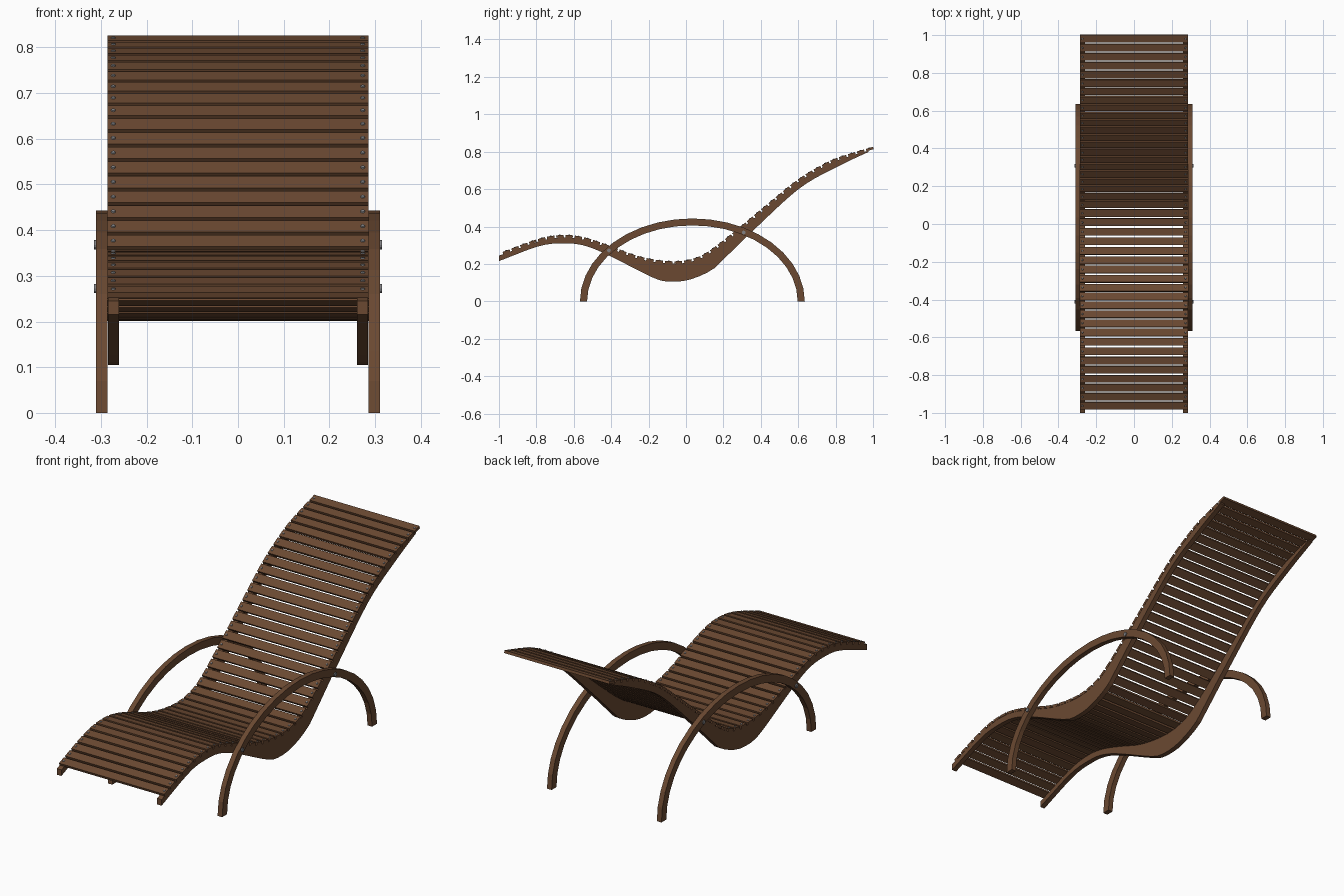
import bpy, bmesh, math
from mathutils import Vector, Matrix

if "Cube" in bpy.data.objects:
    bpy.data.objects.remove(bpy.data.objects["Cube"])


def material(name, col):
    m = bpy.data.materials.new(name)
    m.diffuse_color = (*col, 1)
    m.use_nodes = True
    m.node_tree.nodes["Principled BSDF"].inputs["Base Color"].default_value = m.diffuse_color
    return m


WOOD = material("brown wood", (0.145, 0.066, 0.031))
STEEL = material("grey steel", (0.22, 0.22, 0.23))


def finish(name, bm, mat):
    bmesh.ops.recalc_face_normals(bm, faces=bm.faces)
    me = bpy.data.meshes.new(name)
    bm.to_mesh(me)
    bm.free()
    me.materials.append(mat)
    ob = bpy.data.objects.new(name, me)
    bpy.context.collection.objects.link(ob)
    return ob


def spline(pts, steps):
    """Catmull-Rom curve through (y, z) points."""
    p = [Vector(q) for q in pts]
    p = [2 * p[0] - p[1]] + p + [2 * p[-1] - p[-2]]
    out = []
    for i in range(1, len(p) - 2):
        a, b, c, d = p[i - 1:i + 3]
        for k in range(steps):
            t = k / steps
            out.append(0.5 * (2 * b + (c - a) * t + (2 * a - 5 * b + 4 * c - d) * t * t
                              + (3 * b - a - 3 * c + d) * t ** 3))
    return out + [p[-2]]


def strip(name, upper, lower, x0, x1):
    """Solid band between two equal-length (y, z) curves, from x0 to x1."""
    bm = bmesh.new()
    rings = [[bm.verts.new((x, q[0], q[1])) for x, q in ((x0, u), (x1, u), (x1, l), (x0, l))]
             for u, l in zip(upper, lower)]
    for a, b in zip(rings, rings[1:]):
        for i in range(4):
            j = (i + 1) % 4
            bm.faces.new((a[i], a[j], b[j], b[i]))
    bm.faces.new(rings[0])
    bm.faces.new(rings[-1])
    return finish(name, bm, WOOD)


def resample(curve, ys):
    """Heights of a curve at the given y values."""
    out = []
    for y in ys:
        for a, b in zip(curve, curve[1:]):
            if a[0] <= y <= b[0] + 1e-6:
                out.append((y, a[1] + (b[1] - a[1]) * (y - a[0]) / (b[0] - a[0])))
                break
    return out


# Lounging curve (top of the slats) and underside of the rails
top = spline([(-1, .257), (-.783, .336), (-.65, .355), (-.543, .342), (-.414, .30),
              (-.249, .24), (-.078, .214), (.045, .23), (.136, .278), (.286, .396),
              (.447, .53), (.607, .658), (.767, .75), (.874, .789), (1, .826)], 6)
under = spline([(-1, .215), (-.783, .296), (-.65, .31), (-.543, .298), (-.414, .246),
                (-.168, .123), (-.078, .105), (.02, .116), (.136, .166), (.206, .23),
                (.366, .385), (.607, .604), (.81, .72), (1, .81)], 6)

THICK = 0.013
sunk = []
for i, q in enumerate(top):
    t = (top[min(i + 1, len(top) - 1)] - top[max(i - 1, 0)]).normalized()
    sunk.append(q + Vector((t.y, -t.x)) * THICK)
sunk[0].x = -1

# Side rails
ys = [-1 + 1.975 * i / 48 for i in range(49)]
rail_top, rail_low = resample(sunk, ys), resample(under, ys)
for s, side in ((-1, "left"), (1, "right")):
    strip(side + "_rail", rail_top, rail_low, s * .26, s * .285)

# Slats and their screws, spaced evenly along the curve
lens = [0]
for a, b in zip(top, top[1:]):
    lens.append(lens[-1] + (b - a).length)


def at(s):
    for i in range(len(top) - 1):
        if s <= lens[i + 1] or i == len(top) - 2:
            return top[i].lerp(top[i + 1], (s - lens[i]) / (lens[i + 1] - lens[i]))


WIDTH = 0.040
start, end = 0.02, lens[-1]
count = round((end - start - WIDTH) / 0.05) + 1
slats, screws = bmesh.new(), bmesh.new()
for i in range(count):
    s = start + (end - start - WIDTH) * i / (count - 1)
    a, b = at(s), at(s + WIDTH)
    ang = math.atan2(b.y - a.y, b.x - a.x)
    mid = (a + b) / 2
    frame = Matrix.Translation((0, mid.x, mid.y)) @ Matrix.Rotation(ang, 4, 'X')
    bmesh.ops.create_cube(slats, size=1, matrix=frame @ Matrix.Translation((0, 0, -THICK / 2))
                          @ Matrix.Diagonal((.572, WIDTH, THICK, 1)))
    for x in (-.273, .273):
        bmesh.ops.create_cone(screws, cap_ends=True, segments=10, radius1=.0055, radius2=.004,
                              depth=.003, matrix=frame @ Matrix.Translation((x, 0, .001)))
finish("slats", slats, WOOD)
finish("slat_screws", screws, STEEL)

# Arched legs that double as armrests
N = 20


def arch(a, b):
    return [(.034 - a * math.cos(math.pi * i / N), b * math.sin(math.pi * i / N))
            for i in range(N + 1)]


for s, side in ((-1, "left"), (1, "right")):
    strip(side + "_arch_leg", arch(.601, .443), arch(.563, .406), s * .286, s * .311)

# Bolts joining arches to rails
bolts = bmesh.new()
for y, z in ((-.412, .272), (.308, .368)):
    for s in (-1, 1):
        bmesh.ops.create_cone(bolts, cap_ends=True, segments=12, radius1=.01, radius2=.01,
                              depth=.03, matrix=Matrix.Translation((s * .3005, y, z))
                              @ Matrix.Rotation(math.pi / 2, 4, 'Y'))
finish("arch_bolts", bolts, STEEL)
